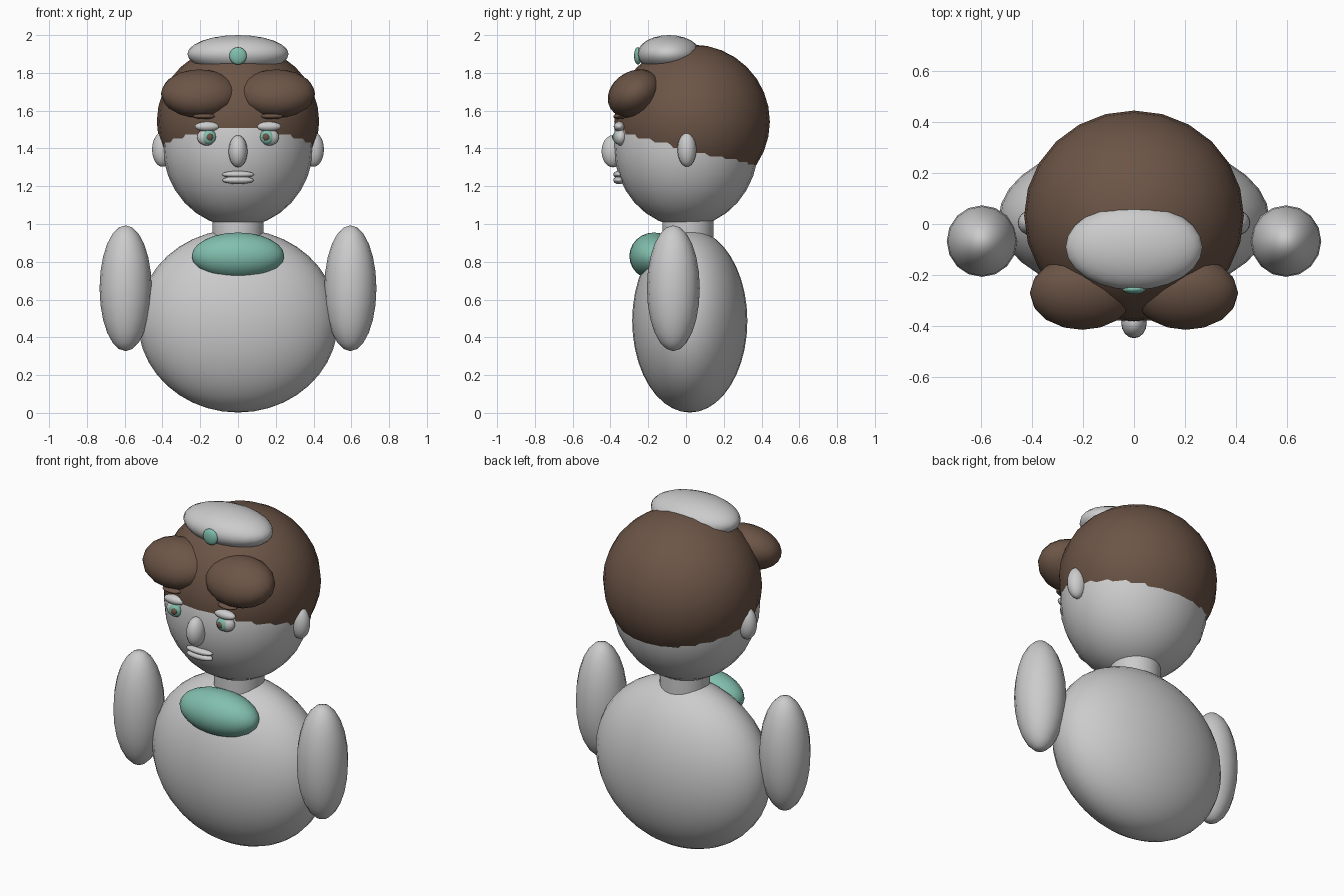
import bpy
from math import radians

cube = bpy.data.objects.get("Cube")
if cube:
    bpy.data.objects.remove(cube, do_unlink=True)


def material(name, color):
    mat = bpy.data.materials.new(name)
    mat.use_nodes = True
    mat.diffuse_color = (*color, 1)
    bsdf = next(n for n in mat.node_tree.nodes if n.type == 'BSDF_PRINCIPLED')
    bsdf.inputs["Base Color"].default_value = (*color, 1)
    return mat


GREY = material("pale grey", (0.60, 0.60, 0.60))
BROWN = material("hair brown", (0.15, 0.09, 0.062))
GREEN = material("jade green", (0.22, 0.52, 0.42))


def finish(name, mat):
    obj = bpy.context.object
    obj.name = name
    obj.data.materials.append(mat)
    bpy.ops.object.shade_smooth_by_angle(angle=radians(40))
    return obj


def ellipsoid(name, mat, center, radii, tilt=0, segments=16, rings=12):
    bpy.ops.mesh.primitive_uv_sphere_add(segments=segments, ring_count=rings, radius=1,
                                         location=center, rotation=(radians(tilt), 0, 0))
    bpy.context.object.scale = radii
    return finish(name, mat)


def pair(name, mat, center, radii, **options):
    x, y, z = center
    for side, sign in (("left", 1), ("right", -1)):
        ellipsoid(f"{side}_{name}", mat, (sign * x, y, z), radii, **options)


# Body, arms and neck
ellipsoid("body", GREY, (0, 0.02, 0.487), (0.53, 0.305, 0.485), segments=32, rings=20)
pair("arm", GREY, (0.595, -0.067, 0.66), (0.138, 0.14, 0.333))
bpy.ops.mesh.primitive_cylinder_add(vertices=24, radius=0.135, depth=0.2, location=(0, 0.01, 0.97))
finish("neck", GREY)
ellipsoid("neck_scarf", GREEN, (0, -0.17, 0.83), (0.245, 0.13, 0.125), segments=24)

# Head and hair
ellipsoid("head", GREY, (0, 0, 1.42), (0.40, 0.385, 0.435), segments=24, rings=16)
ellipsoid("hair", BROWN, (0, 0.032, 1.542), (0.43, 0.412, 0.408), segments=24, rings=16)
pair("hair_puff", BROWN, (0.203, -0.27, 1.69), (0.205, 0.152, 0.12), tilt=30)

# Cap with its gem
ellipsoid("cap", GREY, (0, -0.09, 1.9), (0.268, 0.168, 0.1), segments=24)
ellipsoid("cap_gem", GREEN, (0, -0.255, 1.89), (0.046, 0.02, 0.046))

# Ears and face
pair("ear", GREY, (0.40, 0.005, 1.395), (0.055, 0.05, 0.092))
pair("eyeball", GREY, (0.163, -0.345, 1.46), (0.054, 0.035, 0.045))
pair("iris", GREEN, (0.155, -0.362, 1.46), (0.038, 0.024, 0.038))
pair("pupil", BROWN, (0.15, -0.377, 1.46), (0.02, 0.014, 0.02))
pair("eyelid", GREY, (0.163, -0.353, 1.516), (0.066, 0.03, 0.026))
pair("eyebrow", BROWN, (0.18, -0.35, 1.57), (0.06, 0.035, 0.015))
ellipsoid("nose", GREY, (0, -0.387, 1.385), (0.05, 0.06, 0.085))
ellipsoid("upper_lip", GREY, (0, -0.355, 1.262), (0.085, 0.03, 0.019))
ellipsoid("lower_lip", GREY, (0, -0.355, 1.232), (0.083, 0.03, 0.021))
